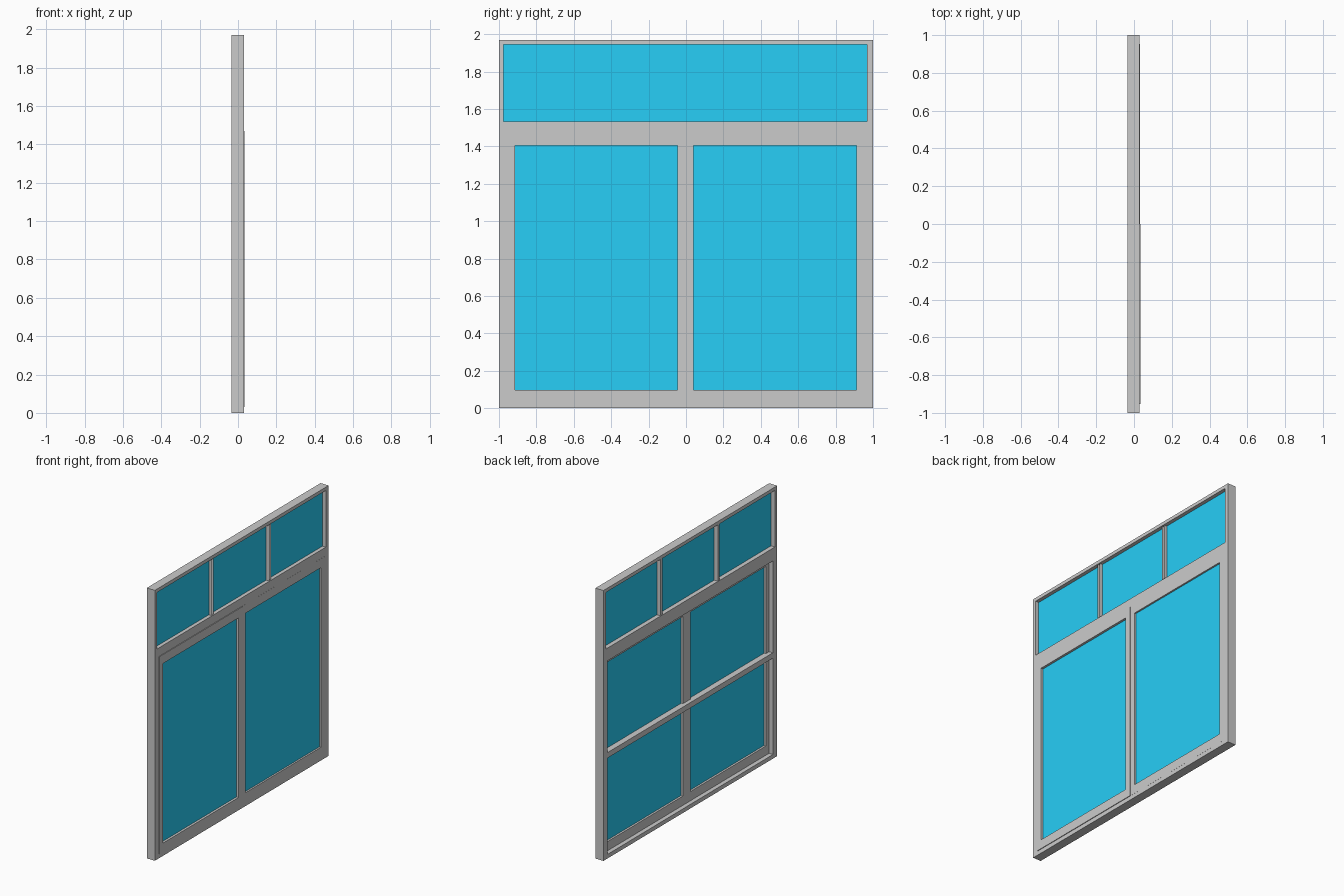
import bpy

if "Cube" in bpy.data.objects:
    bpy.data.objects.remove(bpy.data.objects["Cube"])

glass = bpy.data.materials.new("glass_blue")
glass.diffuse_color = (0.02, 0.62, 0.93, 1)
glass.use_nodes = True
glass.node_tree.nodes["Principled BSDF"].inputs["Base Color"].default_value = glass.diffuse_color


def mesh_object(name, verts, faces, mat=None):
    me = bpy.data.meshes.new(name)
    me.from_pydata(verts, [], faces)
    ob = bpy.data.objects.new(name, me)
    bpy.context.collection.objects.link(ob)
    if mat:
        me.materials.append(mat)
    return ob


def box(name, x, y, z, mat=None, open_front=False):
    """Box from (min, max) ranges; open_front leaves out the +x face."""
    v = [(a, b, c) for a in x for b in y for c in z]
    f = [(0, 1, 3, 2), (0, 4, 5, 1), (2, 3, 7, 6), (0, 2, 6, 4), (1, 5, 7, 3)]
    if not open_front:
        f.append((4, 6, 7, 5))
    return mesh_object(name, v, f, mat)


def ring(name, x, outer, inner):
    """Rectangular frame; outer and inner are (y0, y1, z0, z1)."""
    def loop(r, px):
        return [(px, r[0], r[2]), (px, r[1], r[2]), (px, r[1], r[3]), (px, r[0], r[3])]
    v = loop(outer, x[1]) + loop(inner, x[1]) + loop(outer, x[0]) + loop(inner, x[0])
    f = []
    for i in range(4):
        j = (i + 1) % 4
        f += [(i, j, 4 + j, 4 + i), (8 + j, 8 + i, 12 + i, 12 + j),
              (j, i, 8 + i, 8 + j), (4 + i, 4 + j, 12 + j, 12 + i)]
    return mesh_object(name, v, f)


BACK, FRONT = -0.035, 0.03

# Upper light: frame, one pane, two slim glazing bars
ring("upper_frame", (BACK, FRONT), (-1, 1, 1.47, 1.97), (-0.975, 0.968, 1.533, 1.945))
box("upper_pane", (-0.003, 0.003), (-0.975, 0.968), (1.533, 1.945), glass)
for i, y in enumerate((-0.33, 0.33)):
    box(f"upper_bar_{i}", (BACK + 0.002, FRONT - 0.002), (y - 0.01, y + 0.01),
        (1.533, 1.945), open_front=True)

# Lower outer frame
ring("lower_frame", (BACK, FRONT), (-1, 1, 0, 1.47), (-0.952, 0.952, 0.03, 1.44))

# Two sashes, the left one standing slightly proud
sashes = (("left", -0.952, 0.0, -0.915, -0.045, 0.035),
          ("right", 0.0, 0.952, 0.04, 0.912, 0.0305))
for side, y0, y1, p0, p1, front in sashes:
    ring(f"{side}_sash", (-0.003, front), (y0, y1, 0.03, 1.47), (p0, p1, 0.097, 1.405))
    box(f"{side}_pane", (0.012, 0.018), (p0, p1), (0.097, 1.405), glass)

# Crossbar running behind both sashes
box("crossbar", (BACK + 0.002, 0.011), (-0.952, 0.952), (0.73, 0.77))
